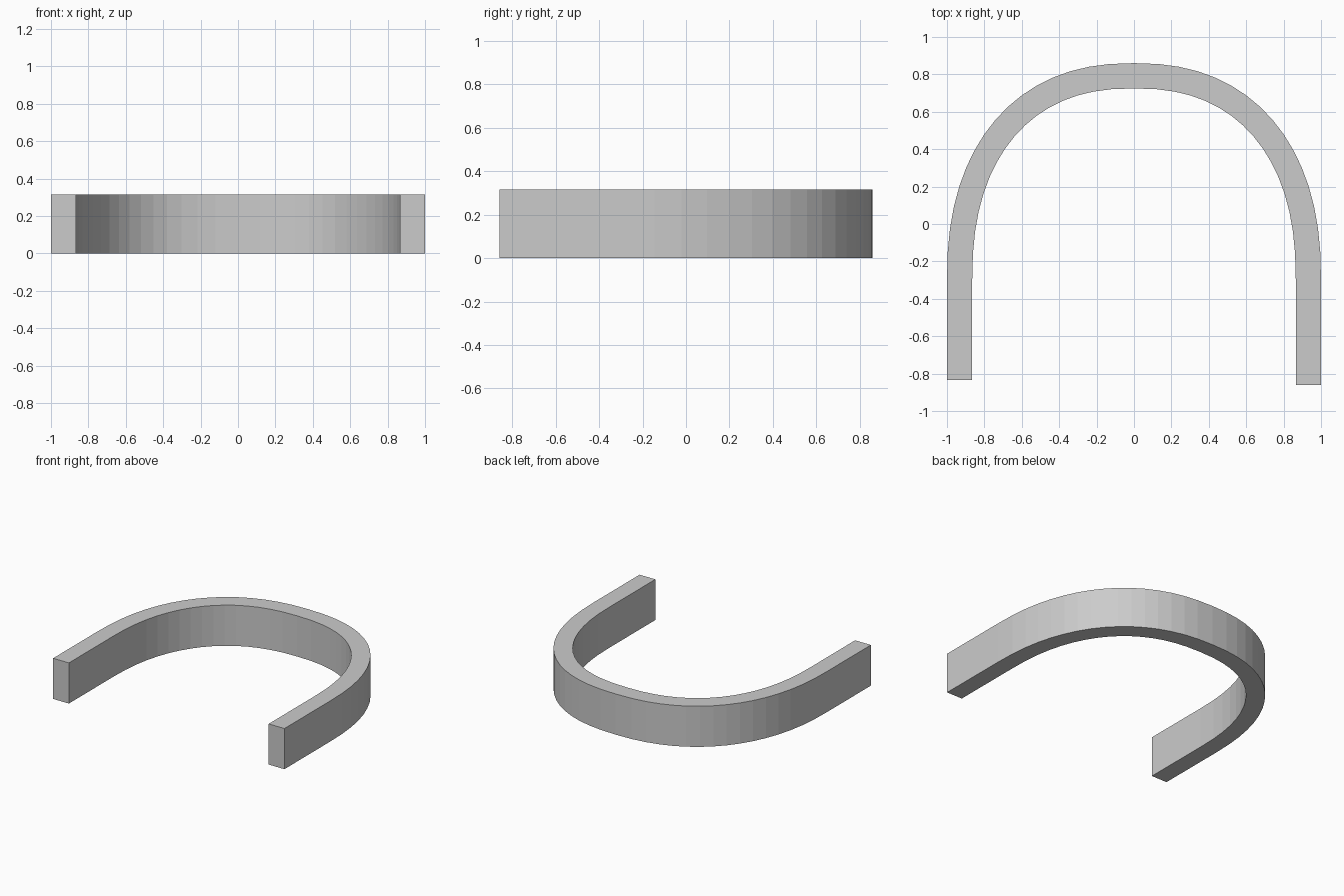
import bpy, bmesh, math
from mathutils import Vector

if "Cube" in bpy.data.objects:
    bpy.data.objects.remove(bpy.data.objects["Cube"])

HEIGHT, THICK = 0.315, 0.135
SEGMENTS, POWER = 32, 2.3
CY, RISE = -0.30, 1.16      # where the arch springs from the straight legs, and its rise


# Outer outline of the arch, with its inward normal
def outline(a):
    c, s = math.cos(a), math.sin(a)
    e = 2 / POWER
    x = math.copysign(abs(c) ** e, c)
    h = max(s, 0) ** e
    grad = Vector((math.copysign(abs(x) ** (POWER - 1), x), h ** (POWER - 1) / RISE))
    return Vector((x, CY + RISE * h)), -grad.normalized()


# Right leg end, arch, left leg end (legs differ slightly in length)
stations = [(Vector((1, -0.86)), Vector((-1, 0)))]
stations += [outline(math.pi * i / SEGMENTS) for i in range(SEGMENTS + 1)]
stations += [(Vector((-1, -0.835)), Vector((1, 0)))]

# Sweep a rectangular section along the outline
bm = bmesh.new()
rings = []
for p, n in stations:
    q = p + n * THICK
    rings.append([bm.verts.new((v.x, v.y, z))
                  for v, z in ((p, 0), (q, 0), (q, HEIGHT), (p, HEIGHT))])
for r, s in zip(rings, rings[1:]):
    for k in range(4):
        j = (k + 1) % 4
        bm.faces.new((r[k], r[j], s[j], s[k]))
bm.faces.new(rings[0])
bm.faces.new(rings[-1])
bmesh.ops.recalc_face_normals(bm, faces=bm.faces)

mesh = bpy.data.meshes.new("curved_band")
bm.to_mesh(mesh)
bm.free()
bpy.context.collection.objects.link(bpy.data.objects.new("curved_band", mesh))
